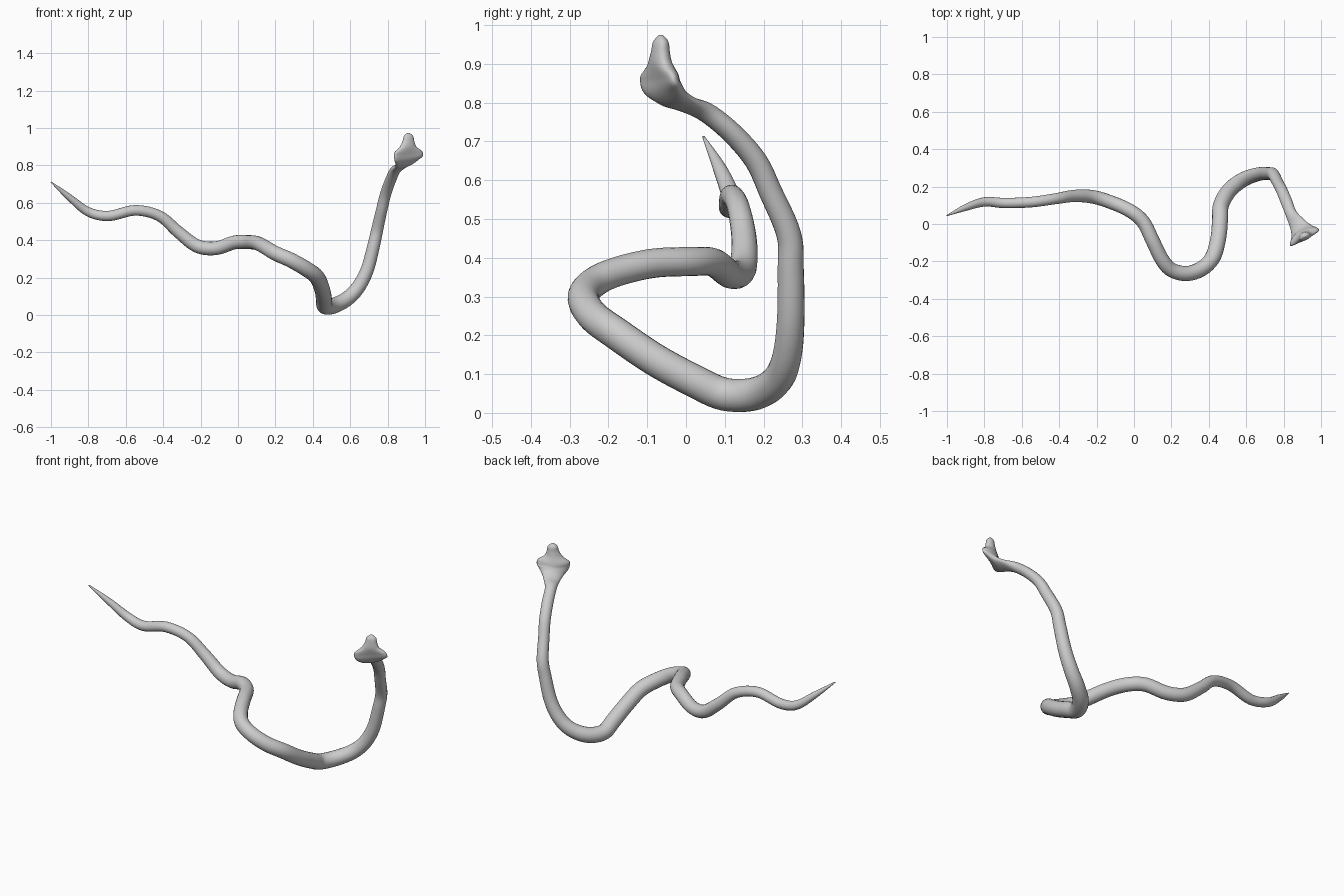
import bpy, bmesh, math
from mathutils import Vector, Quaternion

if "Cube" in bpy.data.objects:
    bpy.data.objects.remove(bpy.data.objects["Cube"])

# Body centreline, tail tip to neck
BODY = [(-1, .045, .712), (-.9, .088, .628), (-.8, .118, .552), (-.69, .112, .53),
        (-.55, .117, .56), (-.42, .135, .53), (-.32, .15, .445), (-.22, .145, .37),
        (-.12, .115, .357), (-.02, .07, .388), (.05, .01, .39), (.1, -.09, .385),
        (.15, -.19, .36), (.2, -.245, .33), (.28, -.265, .295), (.36, -.24, .25),
        (.42, -.18, .205), (.45, -.08, .137), (.46, .02, .083), (.465, .1, .048),
        (.51, .18, .05), (.58, .235, .085), (.64, .26, .145), (.69, .27, .24),
        (.725, .27, .37), (.745, .265, .46), (.77, .218, .57), (.79, .18, .65),
        (.815, .12, .72), (.84, .055, .773)]
# Body radius against fraction of the point index
RADII = [(0, .003), (.035, .018), (.08, .027), (.17, .029), (.24, .036), (.4, .038),
         (.55, .042), (.68, .043), (.8, .035), (.9, .03), (1, .025)]
# Hood and head: x, y, z, half width, half thickness
HOOD = [(.87, .005, .795, .045, .017), (.89, -.03, .812, .062, .021),
        (.902, -.054, .838, .085, .024), (.907, -.062, .868, .086, .025),
        (.909, -.066, .9, .048, .025), (.911, -.066, .93, .033, .022),
        (.911, -.065, .957, .026, .018), (.911, -.065, .974, .006, .005)]
WIDE = Vector((.87, .42, .24)).normalized()   # spread direction of the hood
SIDES, STEPS = 20, 6


def radius(t):
    for (a, ra), (b, rb) in zip(RADII, RADII[1:]):
        if t <= b:
            return ra + (rb - ra) * (t - a) / (b - a)
    return RADII[-1][1]


def catmull(p, q, r, s, t):
    return [.5 * (2 * b + (c - a) * t + (2 * a - 5 * b + 4 * c - d) * t * t
                  + (3 * b - a - 3 * c + d) * t ** 3) for a, b, c, d in zip(p, q, r, s)]


# Gather all stations and sample a smooth path
keys = []
for i, p in enumerate(BODY):
    t = i / (len(BODY) - 1)
    r = radius(t)
    keys.append((*p, r * (1 + .25 * max(0, t - .9) / .1), r))
keys += HOOD
n = len(keys)
path = []
for i in range(n - 1):
    quad = [keys[max(0, min(n - 1, i + k))] for k in (-1, 0, 1, 2)]
    path += [catmull(*quad, s / STEPS) for s in range(STEPS)]
path.append(list(keys[-1]))

# Carry the cross-section frame from the head back to the tail
pts = [Vector(p[:3]) for p in path]
m = len(pts)
tan = [(pts[min(m - 1, i + 1)] - pts[max(0, i - 1)]).normalized() for i in range(m)]
wide = [None] * m
w = WIDE.copy()
for i in reversed(range(m)):
    if i > m - 1 - 9 * STEPS:
        w = WIDE.copy()
    else:
        w = tan[i + 1].rotation_difference(tan[i]) @ w
    w = (w - tan[i] * w.dot(tan[i])).normalized()
    wide[i] = w

# Skin the rings
bm = bmesh.new()
rings = []
for p, c, t, u in zip(path, pts, tan, wide):
    v = t.cross(u)
    a, b = max(p[3], .002), max(p[4], .002)
    cup = max(0, a - b) * .35                    # hood edges curl to the front
    ring = []
    for k in range(SIDES):
        ang = math.tau * k / SIDES
        x, y = math.cos(ang), math.sin(ang)
        front = Vector((.42, -.87, .1)).normalized() * cup * (x * x - .4)
        ring.append(bm.verts.new(c + u * a * x + v * b * y + front))
    rings.append(ring)
for r0, r1 in zip(rings, rings[1:]):
    for k in range(SIDES):
        j = (k + 1) % SIDES
        bm.faces.new((r0[k], r0[j], r1[j], r1[k]))
bm.faces.new(rings[0][::-1])
bm.faces.new(rings[-1])
bmesh.ops.recalc_face_normals(bm, faces=bm.faces)
for f in bm.faces:
    f.smooth = True
mesh = bpy.data.meshes.new("snake_body")
bm.to_mesh(mesh)
bm.free()
snake = bpy.data.objects.new("snake_body", mesh)
bpy.context.collection.objects.link(snake)
